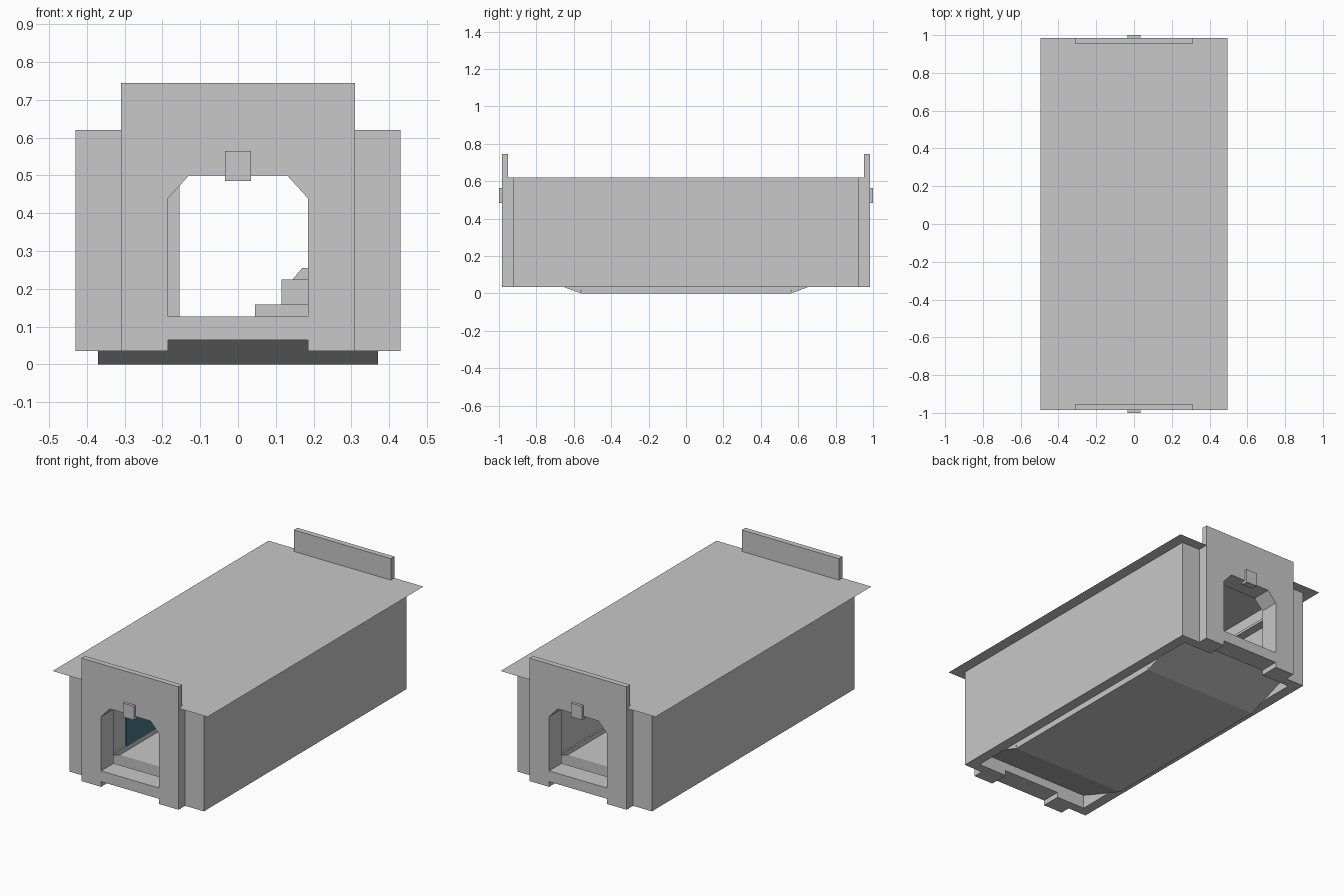
import bpy, bmesh

cube = bpy.data.objects.get("Cube")
if cube:
    bpy.data.objects.remove(cube, do_unlink=True)


def material(name, rgb):
    m = bpy.data.materials.new(name)
    m.use_nodes = True
    m.diffuse_color = (*rgb, 1)
    m.node_tree.nodes["Principled BSDF"].inputs["Base Color"].default_value = (*rgb, 1)
    return m


GREY = material("light_grey", (0.58, 0.58, 0.58))
TEAL = material("dark_teal", (0.065, 0.2, 0.235))


def prism(name, pts, axis, lo, hi, mat=GREY):
    """Extrude a 2D outline along x (outline is y,z) or y (outline is x,z)."""
    def place(p, t):
        return (t, p[0], p[1]) if axis == "x" else (p[0], t, p[1])
    bm = bmesh.new()
    a = [bm.verts.new(place(p, lo)) for p in pts]
    b = [bm.verts.new(place(p, hi)) for p in pts]
    bm.faces.new(a)
    bm.faces.new(b[::-1])
    for i in range(len(pts)):
        j = (i + 1) % len(pts)
        bm.faces.new((a[j], a[i], b[i], b[j]))
    bmesh.ops.recalc_face_normals(bm, faces=bm.faces)
    mesh = bpy.data.meshes.new(name)
    bm.to_mesh(mesh)
    bm.free()
    mesh.materials.append(mat)
    ob = bpy.data.objects.new(name, mesh)
    bpy.context.collection.objects.link(ob)
    return ob


def box(name, x0, x1, y0, y1, z0, z1, mat=GREY):
    return prism(name, [(x0, z0), (x1, z0), (x1, z1), (x0, z1)], "y", y0, y1, mat)


def cut(ob, cutters):
    bpy.context.view_layer.objects.active = ob
    for c in cutters:
        m = ob.modifiers.new("cut", "BOOLEAN")
        m.operation, m.solver, m.object = "DIFFERENCE", "EXACT", c
        bpy.ops.object.modifier_apply(modifier=m.name)


BASE, EAVE = 0.035, 0.62

# Cutters for the doorway and the notch under its sill
half = [(0.185, 0.127), (0.185, 0.44), (0.13, 0.5)]
doorway = prism("doorway_cutter", half + [(-x, z) for x, z in half[::-1]], "y", -1.2, 1.2)
notch = box("notch_cutter", -0.185, 0.185, -1.2, 1.2, -0.1, 0.065)
cutters = [doorway, notch]

# Both ends: wall, raised portal and keystone
for s, end in ((-1, "front"), (1, "back")):
    wall = box(end + "_wall", -0.37, 0.37, *sorted((s * 0.87, s * 0.925)), BASE, EAVE)
    outline = [(0.925, BASE), (0.985, BASE), (0.985, 0.745), (0.953, 0.745),
               (0.953, EAVE), (0.925, EAVE)]
    portal = prism(end + "_portal", [(s * y, z) for y, z in outline], "x", -0.31, 0.31)
    cut(wall, cutters)
    cut(portal, cutters)
    box(end + "_keystone", -0.035, 0.035, *sorted((s * 0.96, s * 1.0)), 0.485, 0.565)

for c in cutters:
    bpy.data.objects.remove(c, do_unlink=True)

# Long walls and the skirts closing the sides of the sunken floor
skirt_half = [(0.655, 0.036), (0.565, 0.003), (0.56, 0.02), (0.555, 0)]
for s, side in ((-1, "right"), (1, "left")):
    box(side + "_wall", *sorted((s * 0.37, s * 0.43)), -0.925, 0.925, BASE, EAVE)
    prism(side + "_skirt", skirt_half + [(-y, z) for y, z in skirt_half[::-1]],
          "x", *sorted((s * 0.362, s * 0.37)))

# Sunken floor with a ramp at each end
under = [(0.87, 0.115), (0.56, 0)]
under += [(-y, z) for y, z in under[::-1]]
prism("floor_pan", under + [(y, z + 0.01) for y, z in under[::-1]], "x", -0.37, 0.37)

# Thin overhanging roof sheet
bm = bmesh.new()
bm.faces.new([bm.verts.new((x, y, EAVE + 0.001)) for x, y in
              ((-0.495, -0.985), (0.495, -0.985), (0.495, 0.985), (-0.495, 0.985))])
mesh = bpy.data.meshes.new("roof")
bm.to_mesh(mesh)
bm.free()
mesh.materials.append(GREY)
bpy.context.collection.objects.link(bpy.data.objects.new("roof", mesh))

# Interior fittings
box("cabinet", -0.37, -0.155, 0.05, 0.4, 0.01, 0.5)
box("wall_panel", -0.37, -0.364, -0.5, 0.0, 0.012, 0.2, TEAL)
box("wall_shelf", -0.37, -0.32, 0.42, 0.8, 0.5, 0.515)
box("low_step", 0.045, 0.37, -0.2, 0.2, 0.01, 0.158)
box("bench", 0.115, 0.37, -0.1, 0.2, 0.158, 0.225)
prism("bench_rest", [(0.145, 0.225), (0.37, 0.225), (0.37, 0.255), (0.17, 0.255)],
      "y", 0.05, 0.2)
